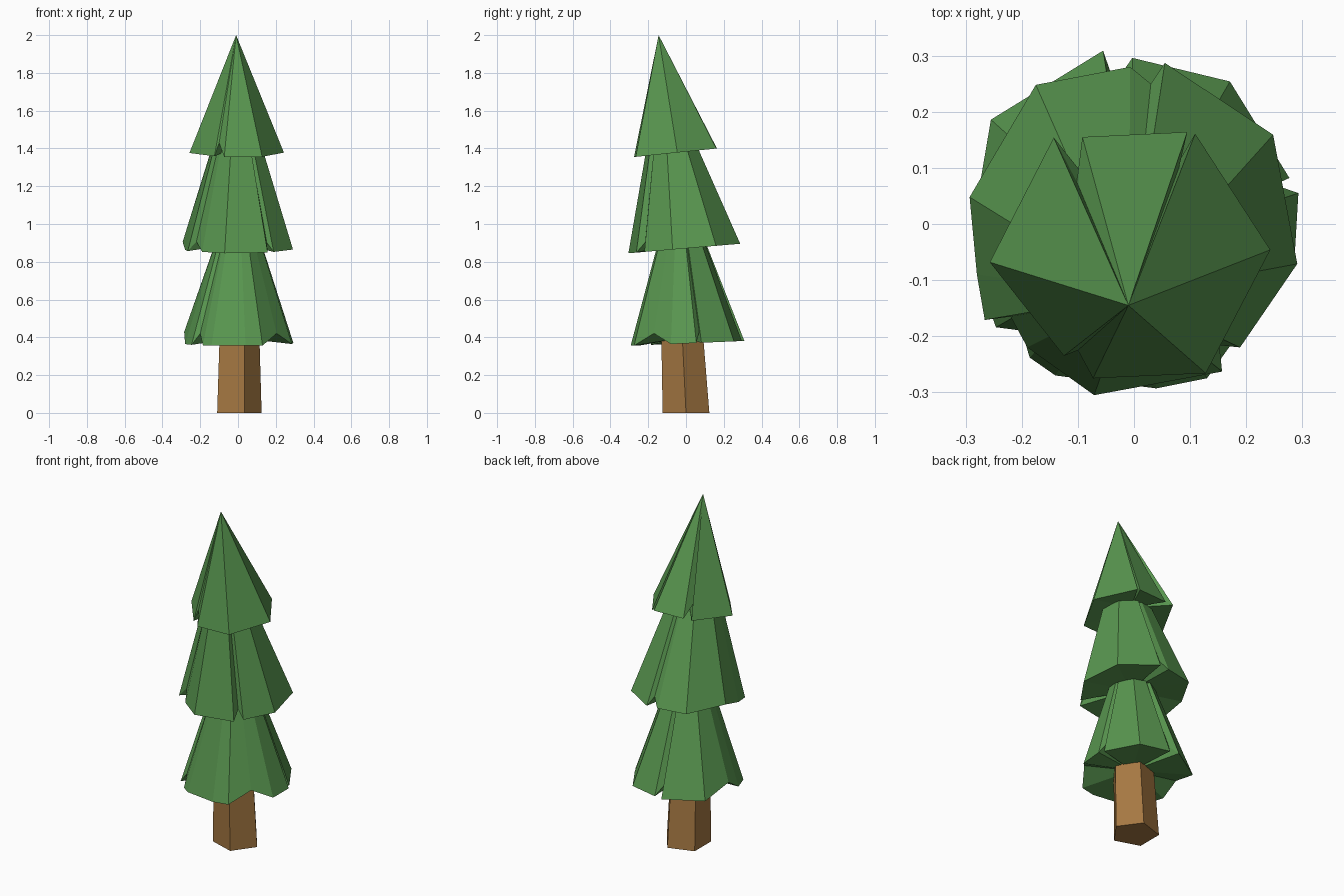
import bpy, math


def material(name, color):
    m = bpy.data.materials.new(name)
    m.diffuse_color = (*color, 1)
    return m


GREEN = material("needles", (0.10, 0.31, 0.08))
BROWN = material("bark", (0.38, 0.19, 0.055))


def add_object(name, verts, faces, mat):
    me = bpy.data.meshes.new(name)
    me.from_pydata(verts, [], faces)
    me.materials.append(mat)
    me.update()
    ob = bpy.data.objects.new(name, me)
    bpy.context.collection.objects.link(ob)
    return ob


def tier(name, rim, z0, tilt, top, scale, lift):
    """Jagged skirt: tilted rim (x, y, notch) rising to a scaled ring, or to a point."""
    n = len(rim)
    nxt = lambda i: (i + 1) % n
    verts = [(x, y, z0 + tilt * y + lift * k) for x, y, k in rim]
    tx, ty, tz = top
    if scale:
        verts += [(tx + x * scale, ty + y * scale, tz) for x, y, k in rim]
        faces = [(i, nxt(i), n + nxt(i), n + i) for i in range(n)]
        faces.append(tuple(range(n, 2 * n)))
    else:
        verts.append(top)
        faces = [(i, nxt(i), n) for i in range(n)]
    # slightly hollow underside
    c = len(verts)
    cy = sum(p[1] for p in rim) / n
    verts.append((0, cy, z0 + tilt * cy + 0.03))
    faces += [(nxt(i), i, c) for i in range(n)]
    return add_object(name, verts, faces, GREEN)


# Trunk: five-sided, leaning slightly towards the front
ang = [math.radians(72 * i) for i in range(5)]
tv = [(0.13 * math.cos(a) - 0.005, 0.13 * math.sin(a), 0) for a in ang]
tv += [(0.115 * math.cos(a) - 0.003, 0.115 * math.sin(a) - 0.022, 0.45) for a in ang]
tf = [(i, (i + 1) % 5, 5 + (i + 1) % 5, 5 + i) for i in range(5)]
tf += [(4, 3, 2, 1, 0), (5, 6, 7, 8, 9)]
add_object("trunk", tv, tf, BROWN)

# Foliage tiers, rims listed anticlockwise from the front
lower = [(0.04, -0.293, 0), (0.13, -0.275, 0), (0.205, -0.17, 1), (0.285, -0.08, 0),
         (0.293, 0.055, 0), (0.25, 0.07, 1), (0.277, 0.082, 0), (0.171, 0.254, 0),
         (-0.003, 0.296, 0), (-0.035, 0.25, 1), (-0.055, 0.309, 0), (-0.255, 0.186, 0),
         (-0.285, 0.01, 1), (-0.28, -0.09, 0), (-0.246, -0.184, 0), (-0.2, -0.19, 1),
         (-0.186, -0.238, 0), (-0.14, -0.27, 0)]
middle = [(-0.071, -0.305, 0), (0.157, -0.263, 0), (0.152, -0.216, 1), (0.189, -0.22, 0),
          (0.291, -0.071, 0), (0.248, 0.159, 0), (0.055, 0.287, 0), (0.03, 0.25, 1),
          (-0.007, 0.28, 0), (-0.175, 0.248, 0), (-0.293, 0.048, 0.6), (-0.28, -0.09, 0),
          (-0.266, -0.171, 0), (-0.22, -0.165, 1), (-0.19, -0.22, 0)]
upper = [(-0.073, -0.275, 0), (0.128, -0.266, 0), (0.243, -0.046, 0), (0.109, 0.161, 0),
         (0.08, 0.1, 1), (0.095, 0.164, 0), (-0.092, 0.155, 0), (-0.102, 0.075, 1),
         (-0.143, 0.154, 0), (-0.257, -0.068, 0), (-0.125, -0.235, 0), (-0.1, -0.225, 1)]
tier("lower_foliage", lower, 0.368, 0.042, (0, -0.025, 0.90), 0.42, 0.06)
tier("middle_foliage", middle, 0.871, 0.085, (-0.005, -0.07, 1.41), 0.45, 0.05)
tier("top_foliage", upper, 1.383, 0.103, (-0.01, -0.145, 2.0), 0, 0.07)
